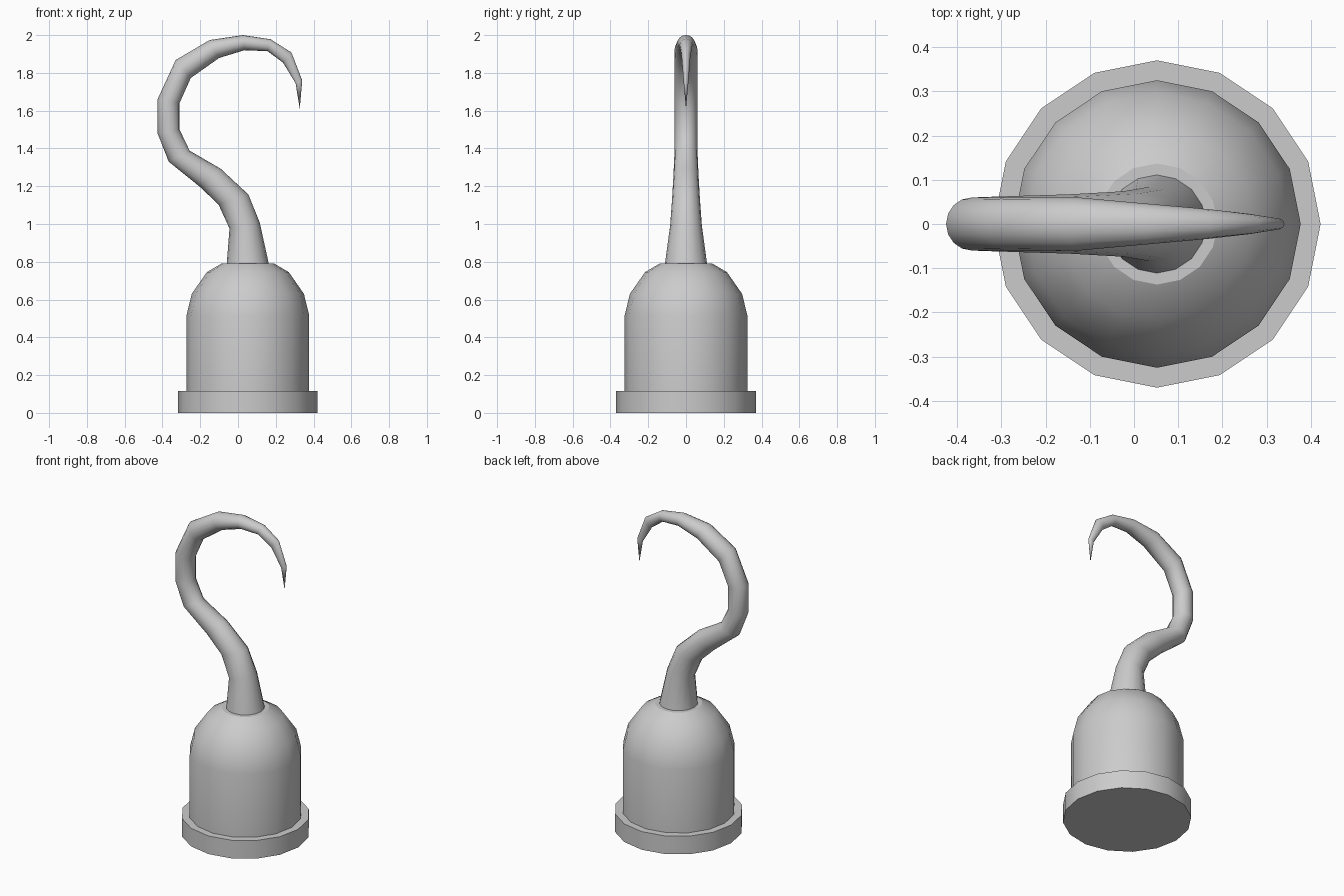
import bpy
import bmesh
import math
from mathutils import Vector

SIDES = 16
CENTRE_X = 0.052

default = bpy.data.objects.get("Cube")
if default:
    bpy.data.objects.remove(default, do_unlink=True)

# Single plain grey finish
grey = bpy.data.materials.new("plain_grey")
grey.use_nodes = True
colour = (0.6, 0.6, 0.6, 1)
grey.diffuse_color = colour
grey.node_tree.nodes["Principled BSDF"].inputs["Base Color"].default_value = colour


def loft(name, rings, tip=None, smooth_angle=30):
    """Skin a list of vertex rings, capping the start and the end or a pointed tip."""
    bm = bmesh.new()
    loops = [[bm.verts.new(point) for point in ring] for ring in rings]
    for lower, upper in zip(loops, loops[1:]):
        for i in range(SIDES):
            j = (i + 1) % SIDES
            bm.faces.new((lower[i], lower[j], upper[j], upper[i]))
    bm.faces.new(reversed(loops[0]))
    if tip:
        apex = bm.verts.new(tip)
        for i in range(SIDES):
            bm.faces.new((loops[-1][i], loops[-1][(i + 1) % SIDES], apex))
    else:
        bm.faces.new(loops[-1])
    bmesh.ops.recalc_face_normals(bm, faces=bm.faces[:])
    mesh = bpy.data.meshes.new(name)
    bm.to_mesh(mesh)
    bm.free()
    mesh.materials.append(grey)
    obj = bpy.data.objects.new(name, mesh)
    bpy.context.collection.objects.link(obj)
    bpy.ops.object.select_all(action="DESELECT")
    obj.select_set(True)
    bpy.context.view_layer.objects.active = obj
    bpy.ops.object.shade_smooth_by_angle(angle=math.radians(smooth_angle))
    return obj


def oval(centre, across, side):
    """Ring of points spanned by two half-axis vectors."""
    steps = [math.tau * i / SIDES for i in range(SIDES)]
    return [centre + across * math.cos(a) + side * math.sin(a) for a in steps]


def turned(name, profile):
    """Turned part from (radius, height) pairs."""
    rings = [oval(Vector((CENTRE_X, 0, z)), Vector((r, 0, 0)), Vector((0, r, 0)))
             for r, z in profile]
    return loft(name, rings)


# Base flange and domed cup
turned("base_flange", [(0.37, 0), (0.37, 0.115)])
turned("domed_cup", [(0.325, 0.11), (0.325, 0.515), (0.297, 0.63),
                     (0.217, 0.745), (0.137, 0.792)])

# Hook sections: outer x, outer z, inner x, inner z, half width
sections = [
    (-0.06, 0.785, 0.164, 0.785, 0.112),
    (-0.045, 0.976, 0.115, 1.008, 0.084),
    (-0.103, 1.103, 0.055, 1.156, 0.074),
    (-0.203, 1.198, -0.092, 1.293, 0.067),
    (-0.367, 1.33, -0.256, 1.388, 0.062),
    (-0.425, 1.478, -0.309, 1.499, 0.06),
    (-0.425, 1.662, -0.309, 1.641, 0.06),
    (-0.33, 1.868, -0.25, 1.773, 0.061),
    (-0.15, 1.974, -0.1, 1.879, 0.06),
    (0.026, 2.0, 0.034, 1.92, 0.046),
    (0.172, 1.978, 0.156, 1.915, 0.034),
    (0.283, 1.908, 0.238, 1.855, 0.023),
    (0.34, 1.76, 0.305, 1.745, 0.013),
]
rings = []
for ox, oz, ix, iz, width in sections:
    outer, inner = Vector((ox, 0, oz)), Vector((ix, 0, iz))
    rings.append(oval((outer + inner) / 2, (inner - outer) / 2, Vector((0, width, 0))))
loft("hook", rings, tip=(0.327, 0, 1.61), smooth_angle=60)
